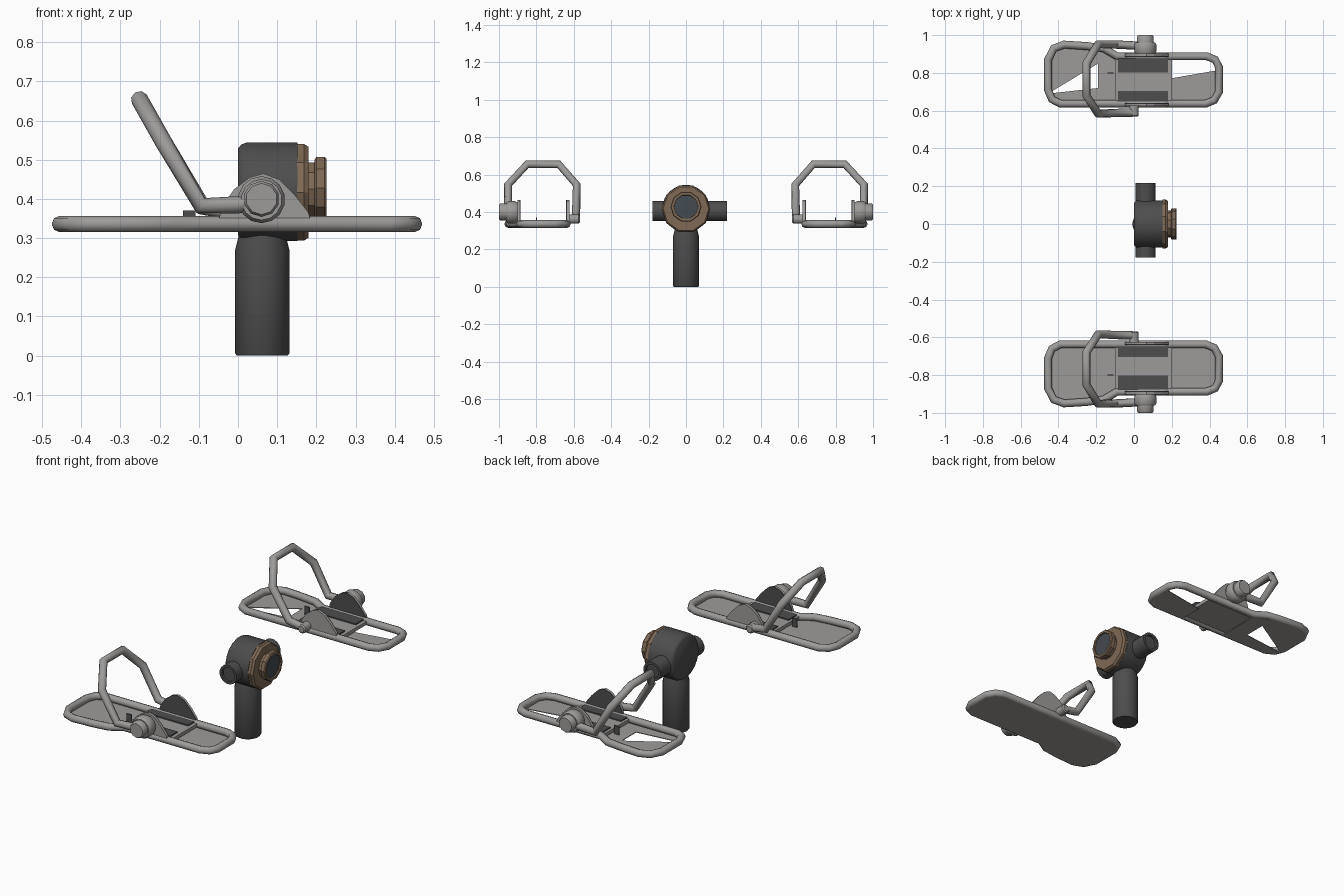
import bpy, bmesh, math
from mathutils import Vector, Matrix

cube = bpy.data.objects.get("Cube")
if cube:
    bpy.data.objects.remove(cube, do_unlink=True)


def material(name, color):
    m = bpy.data.materials.new(name)
    m.use_nodes = True
    m.diffuse_color = (*color, 1)
    bsdf = m.node_tree.nodes["Principled BSDF"]
    bsdf.inputs["Base Color"].default_value = (*color, 1)
    bsdf.inputs["Roughness"].default_value = 0.6
    return m


GREY = material("light grey metal", (0.34, 0.33, 0.32))
DARK = material("dark grey", (0.075, 0.075, 0.075))
BROWN = material("bronze brown", (0.21, 0.14, 0.09))
LENS = material("lens slate", (0.06, 0.07, 0.08))


def finish(name, bm, mat, smooth=True, angle=40):
    bmesh.ops.recalc_face_normals(bm, faces=bm.faces)
    me = bpy.data.meshes.new(name)
    bm.to_mesh(me)
    bm.free()
    me.materials.append(mat)
    ob = bpy.data.objects.new(name, me)
    bpy.context.collection.objects.link(ob)
    if smooth:
        bpy.ops.object.select_all(action='DESELECT')
        ob.select_set(True)
        bpy.context.view_layer.objects.active = ob
        bpy.ops.object.shade_smooth_by_angle(angle=math.radians(angle))
    return ob


def lathe(name, center, axis, profile, mat, sides=16, smooth=True, caps=True):
    """Rings given as (distance along axis, radius)."""
    bm = bmesh.new()
    turn = Vector((0, 0, 1)).rotation_difference(Vector(axis)).to_matrix()
    rings = []
    for t, r in profile:
        ring = []
        for i in range(sides):
            a = 2 * math.pi * (i + 0.5) / sides
            p = Vector((r * math.cos(a), r * math.sin(a), t))
            ring.append(bm.verts.new(turn @ p + Vector(center)))
        rings.append(ring)
    for a, b in zip(rings, rings[1:]):
        for i in range(sides):
            j = (i + 1) % sides
            bm.faces.new((a[i], a[j], b[j], b[i]))
    if caps:
        bm.faces.new(rings[0])
        bm.faces.new(rings[-1])
    return finish(name, bm, mat, smooth)


def tube(name, points, radius, mat, closed=False):
    cu = bpy.data.curves.new(name, 'CURVE')
    cu.dimensions = '3D'
    cu.bevel_depth = radius
    cu.bevel_resolution = 2
    cu.use_fill_caps = True
    sp = cu.splines.new('POLY')
    sp.points.add(len(points) - 1)
    for p, co in zip(sp.points, points):
        p.co = (*co, 1)
    sp.use_cyclic_u = closed
    tmp = bpy.data.objects.new(name + "_path", cu)
    bpy.context.collection.objects.link(tmp)
    bpy.context.view_layer.update()
    me = bpy.data.meshes.new_from_object(
        tmp.evaluated_get(bpy.context.evaluated_depsgraph_get()))
    bpy.data.objects.remove(tmp, do_unlink=True)
    bm = bmesh.new()
    bm.from_mesh(me)
    return finish(name, bm, mat, True, 50)


def prism(name, points, offset, mat):
    bm = bmesh.new()
    face = bm.faces.new([bm.verts.new(p) for p in points])
    ext = bmesh.ops.extrude_face_region(bm, geom=[face], use_keep_orig=True)
    moved = [v for v in ext["geom"] if isinstance(v, bmesh.types.BMVert)]
    bmesh.ops.translate(bm, vec=offset, verts=moved)
    return finish(name, bm, mat, False)


def box(name, x, y, z, mat):
    pts = [(x[0], y[0], z[0]), (x[1], y[0], z[0]), (x[1], y[1], z[0]), (x[0], y[1], z[0])]
    return prism(name, pts, (0, 0, z[1] - z[0]), mat)


# Central post, head and cross tube
lathe("post", (0.062, 0, 0), (0, 0, 1),
      [(0, 0.066), (0.006, 0.07), (0.27, 0.07), (0.33, 0.055)], DARK, 20)
lathe("head", (0, 0, 0.418), (1, 0, 0),
      [(0, 0.112), (0.008, 0.122), (0.02, 0.127), (0.152, 0.127)], DARK, 20)
lathe("cross_tube", (0.062, 0, 0.405), (0, 1, 0),
      [(-0.165, 0.04), (-0.178, 0.04), (-0.178, 0.054), (0.218, 0.054),
       (0.218, 0.04), (0.205, 0.04)], DARK, 16)

# Bronze collar and lens ring
lathe("collar", (0, 0, 0.417), (1, 0, 0),
      [(0.15, 0.129), (0.168, 0.13), (0.18, 0.122), (0.18, 0.07)], BROWN, 10, False)
lathe("collar_neck", (0, 0, 0.425), (1, 0, 0), [(0.17, 0.072), (0.2, 0.072)], BROWN, 10, False)
lathe("lens_ring", (0, 0, 0.428), (1, 0, 0),
      [(0.195, 0.075), (0.2, 0.083), (0.221, 0.083), (0.226, 0.079), (0.226, 0.066),
       (0.216, 0.064)], BROWN, 10, False)
lathe("lens", (0, 0, 0.428), (1, 0, 0), [(0.205, 0.065), (0.219, 0.065)], LENS, 10, False)

# Plan of the frame centre line, as (x, distance from the middle)
PLAN = [(-0.39, 0.637), (0.38, 0.637), (0.425, 0.655), (0.45, 0.7), (0.45, 0.83),
        (0.43, 0.87), (0.385, 0.888), (-0.09, 0.888), (-0.16, 0.93), (-0.25, 0.942),
        (-0.37, 0.95), (-0.425, 0.93), (-0.455, 0.87), (-0.455, 0.71), (-0.435, 0.66)]
CHEEK = [(-0.05, 0.345), (-0.04, 0.38), (-0.01, 0.425), (0.03, 0.455), (0.065, 0.465),
         (0.105, 0.45), (0.145, 0.41), (0.18, 0.365), (0.185, 0.345)]
BAIL = [(0.0, 0.59, 0.365), (-0.09, 0.588, 0.38), (-0.19, 0.584, 0.545),
        (-0.252, 0.68, 0.655), (-0.252, 0.85, 0.655), (-0.19, 0.952, 0.545),
        (-0.095, 0.95, 0.383), (0.0, 0.945, 0.385), (0.06, 0.94, 0.398)]
BACK_PAN = [(-0.19, 0.93), (-0.37, 0.95), (-0.425, 0.93), (-0.455, 0.87), (-0.455, 0.69),
            (-0.19, 0.85)]
BACK_STRIP = [(-0.455, 0.69), (-0.39, 0.637), (-0.09, 0.637), (-0.09, 0.888),
              (-0.19, 0.93), (-0.19, 0.72)]
TOE_PAN = [(0.19, 0.637), (0.38, 0.637), (0.45, 0.7), (0.45, 0.815), (0.19, 0.77)]

for side, s in (("right", -1), ("left", 1)):
    def span(a, b):
        return sorted((a * s, b * s))

    # Frame and recessed floor (the left floor is partly open)
    tube(side + "_frame", [(x, y * s, 0.336) for x, y in PLAN], 0.021, GREY, True)
    floors = [PLAN] if s < 0 else [BACK_PAN, BACK_STRIP, TOE_PAN]
    for i, plan in enumerate(floors):
        prism(f"{side}_floor_{i + 1}", [(x, y * s, 0.317) for x, y in plan], (0, 0, 0.004), GREY)

    # Raised middle platform with dark grip pads
    box(side + "_platform", (-0.1, 0.2), span(0.635, 0.888), (0.326, 0.345), GREY)
    box(side + "_inner_pad", (-0.085, 0.18), span(0.638, 0.705), (0.345, 0.352), DARK)
    box(side + "_outer_pad", (-0.085, 0.18), span(0.802, 0.885), (0.345, 0.352), DARK)
    box(side + "_stop_tab", (-0.14, -0.108), span(0.797, 0.803), (0.32, 0.37), DARK)

    # Upright cheeks, lined dark on the inside
    for label, y, d in (("inner", 0.624, 1), ("outer", 0.902, -1)):
        prism(f"{side}_{label}_cheek", [(x, y * s, z) for x, z in CHEEK],
              (0, 0.012 * d * s, 0), GREY)
        prism(f"{side}_{label}_cheek_lining", [(x, (y + 0.012 * d) * s, z) for x, z in CHEEK],
              (0, 0.005 * d * s, 0), DARK)

    # Hinged bail loop with its pivots
    tube(side + "_bail", [(x, y * s, z) for x, y, z in BAIL], 0.022, GREY)
    lathe(side + "_inner_pivot", (0.0, 0, 0.362), (0, s, 0),
          [(0.568, 0.018), (0.574, 0.025), (0.625, 0.025)], GREY, 12)
    lathe(side + "_outer_hub", (0.06, 0, 0.398), (0, s, 0),
          [(0.895, 0.05), (0.915, 0.06), (0.95, 0.06), (0.962, 0.052)], GREY, 14)
    lathe(side + "_knob", (0.06, 0, 0.4), (0, s, 0),
          [(0.955, 0.046), (0.992, 0.046), (1.0, 0.04)], GREY, 10)
